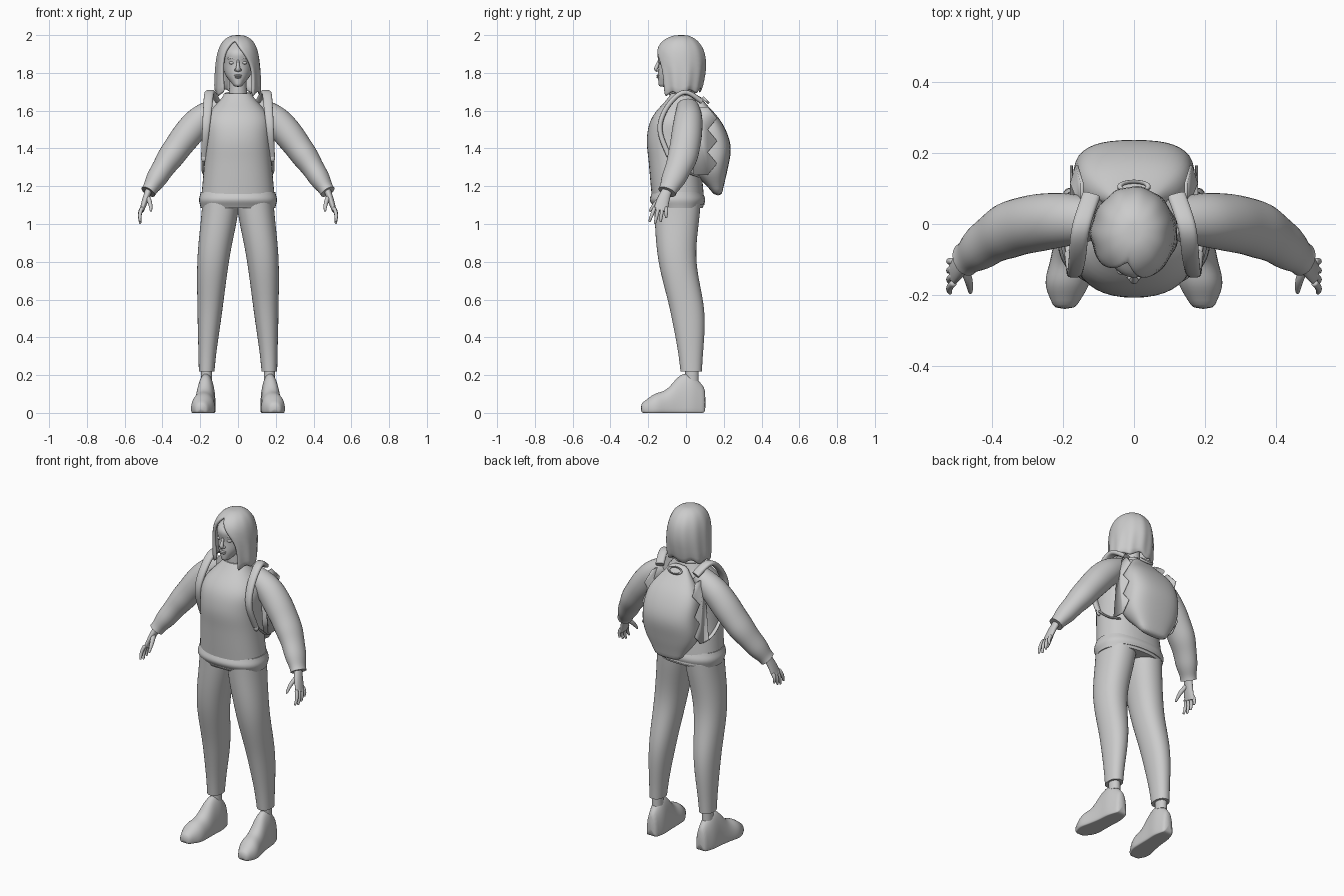
import bpy, bmesh
from math import sin, cos, pi, radians, copysign
from mathutils import Vector

cube = bpy.data.objects.get("Cube")
if cube:
    bpy.data.objects.remove(cube)

GREY = (0.6, 0.6, 0.6, 1)
clay = bpy.data.materials.new("clay_grey")
clay.use_nodes = True
clay.diffuse_color = GREY
clay.node_tree.nodes["Principled BSDF"].inputs["Base Color"].default_value = GREY

X, Y, Z = Vector((1, 0, 0)), Vector((0, 1, 0)), Vector((0, 0, 1))


def along(values, t):
    """Smooth curve through evenly spaced values, with t from start to end."""
    last = len(values) - 1
    if last == 0:
        return values[0]
    i = min(int(t * last), last - 1)
    s = t * last - i
    before, a, b, after = (values[max(0, min(last, i + k))] for k in (-1, 0, 1, 2))
    bend = 2 * before - 5 * a + 4 * b - after
    twist = 3 * (a - b) + after - before
    return a + s * (b - before + s * (bend + s * twist)) / 2


def finish(name, bm, mirror=False, subdiv=1, thickness=0):
    bmesh.ops.recalc_face_normals(bm, faces=bm.faces)
    for face in bm.faces:
        face.smooth = True
    mesh = bpy.data.meshes.new(name)
    bm.to_mesh(mesh)
    bm.free()
    mesh.materials.append(clay)
    part = bpy.data.objects.new(name, mesh)
    bpy.context.collection.objects.link(part)
    if mirror:
        part.modifiers.new("Mirror", "MIRROR").use_mirror_merge = False
    if thickness:
        shell = part.modifiers.new("Solidify", "SOLIDIFY")
        shell.thickness, shell.offset = thickness, -1
    if subdiv:
        smooth = part.modifiers.new("Subdivision", "SUBSURF")
        smooth.levels = smooth.render_levels = subdiv
    return part


def skin(name, rings, crisp=True, **options):
    """Bridge rings of points; crisp keeps the end rims sharp."""
    bm = bmesh.new()
    rows = [[bm.verts.new(point) for point in ring] for ring in rings]
    for low, high in zip(rows, rows[1:]):
        for j in range(len(low)):
            bm.faces.new((low[j - 1], low[j], high[j], high[j - 1]))
    crease = bm.edges.layers.float.new("crease_edge")
    for row in (rows[0], rows[-1]):
        for edge in bm.faces.new(row).edges:
            edge[crease] = float(crisp)
            edge.smooth = not crisp
    return finish(name, bm, **options)


def oval(centre, u, v, a, b, sides=20, power=2):
    def bow(value):
        return copysign(abs(value) ** (2 / power), value)
    angles = [2 * pi * j / sides for j in range(sides)]
    return [centre + u * a * bow(cos(t)) + v * b * bow(sin(t)) for t in angles]


def stack(name, base, top, width, front, back, shift=(0,), steps=14, power=2, **options):
    """Level ovals from base to top, sized by smooth profiles."""
    rings = []
    for i in range(steps + 1):
        t = i / steps
        f, b = along(front, t), along(back, t)
        centre = Vector((along(shift, t), (f + b) / 2, base + (top - base) * t))
        rings.append(oval(centre, X, Y, along(width, t), (b - f) / 2, power=power))
    return skin(name, rings, **options)


def limb(name, xs, ys, zs, wide, thick, ref=Y, steps=6, sides=10, power=2, ripple=0, **options):
    """Ovals square to a smooth path; wide is measured along ref."""
    def spot(t):
        return Vector([along(axis, t) for axis in (xs, ys, zs)])
    rings = []
    for i in range(steps + 1):
        t = i / steps
        tangent = spot(min(1, t + .01)) - spot(max(0, t - .01))
        v = tangent.cross(ref).normalized()
        u = v.cross(tangent).normalized()
        fold = ripple * t ** 3 * sin(i * pi / 2)
        rings.append(oval(spot(t), u, v, along(wide, t) + fold, along(thick, t) + fold, sides, power))
    return skin(name, rings, **options)


def blob(name, place, size, mirror=False):
    bm = bmesh.new()
    bmesh.ops.create_uvsphere(bm, u_segments=16, v_segments=10, radius=1)
    bmesh.ops.scale(bm, vec=size, verts=bm.verts)
    bmesh.ops.translate(bm, vec=place, verts=bm.verts)
    finish(name, bm, mirror, subdiv=0)


def ring(name, place, radius, tube, squash, tilt):
    bpy.ops.mesh.primitive_torus_add(location=place, rotation=(radians(tilt), 0, 0),
                                     major_radius=radius, minor_radius=tube)
    part = bpy.context.object
    part.name = name
    part.scale.y = squash
    part.data.materials.append(clay)
    bpy.ops.object.shade_smooth()


# Sweater with a gathered hem band and collar
stack("sweater", 1.1, 1.69, (.2, .19, .18, .175, .17, .07),
      (-.18, -.19, -.2, -.21, -.18, -.08), (.1, .09, .08, .08, .08, .04), power=2.3)
stack("hem_band", 1.085, 1.17, (.2, .21, .2), (-.17, -.195, -.18), (.09, .105, .09),
      steps=6, power=2.3)
ring("collar", (0, -.02, 1.68), .066, .012, .9, 10)

# Puffed sleeves, folding towards the cuffs
limb("sleeve", (.1, .22, .36, .475), (.01, .01, -.02, -.1), (1.62, 1.53, 1.35, 1.17),
     (.06, .08, .08, .05), (.055, .08, .07, .042), steps=20, sides=16, ripple=.005, mirror=True)

# Hands: palm, four fingers and a thumb
limb("palm", (.465, .49, .51), (-.09, -.12, -.135), (1.2, 1.13, 1.07),
     (.025, .035, .04), (.02, .018, .013), mirror=True)
for i, finger in enumerate(("index", "middle", "ring", "little")):
    y = -.165 + .02 * i
    lean = .03 - .01 * i
    tip = (1.01, 1, 1.01, 1.03)[i]
    limb(finger + "_finger", (.506, .52, .517), (y, y - lean), (1.09, tip),
         (.01, .01, .006), (.011, .01, .006), mirror=True, crisp=False)
limb("thumb", (.48, .465, .46), (-.12, -.16, -.195), (1.145, 1.11, 1.065),
     (.016, .013, .006), (.014, .012, .006), mirror=True, crisp=False)

# Trousers and bare ankles
stack("trouser_leg", .22, 1.12, (.042, .065, .086, .1), (-.03, -.08, -.15, -.17),
      (.085, .1, .055, .08), shift=(.166, .15, .13, .09), power=2.2, mirror=True)
stack("ankle", .17, .25, (.03,), (-.005,), (.068,), shift=(.167,), steps=1, mirror=True)

# Shoes: arches from heel to toe, flattened on the ground
sections = []
for i in range(15):
    t = i / 14
    height = along((.13, .205, .2, .125, .1, .05), t)
    centre = Vector((along((.165, .175, .195), t), .105 - .345 * t, .02))
    section = oval(centre, X, Z, along((.03, .05, .052, .058, .063, .03), t), height - .02, power=2.2)
    for point in section:
        point.z = max(0, point.z)
    sections.append(section)
skin("shoe", sections, crisp=False, mirror=True)

# Neck, head and face
stack("neck", 1.64, 1.8, (.052, .042), (-.075,), (.03,), steps=4)
stack("head", 1.725, 1.975, (.02, .068, .08, .08, .04), (-.145, -.15, -.146, -.15, -.08),
      (-.08, .05, .07, .075, .03), crisp=False)
limb("nose", (0,), (-.142, -.15, -.16, -.15), (1.87, 1.845, 1.82, 1.81),
     (.007, .008, .014, .01), (.006, .009, .012, .008), ref=X, crisp=False)
blob("nostril", (.011, -.15, 1.815), (.008, .009, .007), True)
blob("upper_lip", (0, -.147, 1.786), (.023, .01, .005))
blob("lower_lip", (0, -.147, 1.777), (.019, .01, .006))
blob("eye", (.033, -.131, 1.853), (.016, .012, .008), True)
limb("brow", (.014, .035, .055), (-.143, -.136, -.118), (1.872, 1.88, 1.873),
     (.005,), (.004,), ref=Z, mirror=True, crisp=False)

# Bob haircut: an open wavy shell, parted to one side of the face
bm = bmesh.new()
grid, rows, columns = [], 9, 40
for i in range(rows):
    t = i / (rows - 1)
    width = along((.02, .07, .105, .12, .125), t)
    front = along((-.05, -.11, -.16, -.16, -.14), t)
    back = along((0, .05, .095, .108, .085), t)
    start = along((-10, -15, -40, -45, -38), t)
    end = max(start, along((-10, -15, 10, 40, 38), t))
    row = []
    for j in range(columns + 1):
        turn = radians(end + (360 + start - end) * j / columns)
        wave = 1 + .03 * t * sin(11 * turn)
        strand = .012 * t ** 8 * (sin(7 * turn) - cos(turn))
        row.append(bm.verts.new((width * wave * sin(turn),
                                 (front + back - (back - front) * wave * cos(turn)) / 2,
                                 2 - .31 * t * t + strand)))
    grid.append(row)
for upper, lower in zip(grid, grid[1:]):
    for j in range(columns):
        bm.faces.new((upper[j], upper[j + 1], lower[j + 1], lower[j]))
bm.faces.new(grid[0][:-1])
bmesh.ops.remove_doubles(bm, verts=bm.verts, dist=.0004)
finish("hair", bm, thickness=.018)

# Backpack with a grab handle
stack("backpack", 1.15, 1.68, (.08, .165, .17, .15, .05), (.15, .04, .04, .04, .05),
      (.19, .22, .238, .185, .075), power=2.7, crisp=False)
ring("grab_handle", (0, .105, 1.655), .04, .007, .5, -45)

# Zigzag side panels of the pack
bm = bmesh.new()
levels = [1.62 - .06 * i for i in range(7)]
outline = [(.115 + .05 * (i % 2), z) for i, z in enumerate(levels)]
outline += [(.04, levels[-1]), (.04, levels[0])]
bm.faces.new([bm.verts.new((.172 - max(0, z - 1.5) / 4, y, z)) for y, z in outline])
finish("side_panel", bm, mirror=True, subdiv=0, thickness=.008)

# Shoulder straps, webbing and buckles
limb("shoulder_strap", (.12, .15, .16, .17, .18), (.08, -.01, -.1, -.14, -.09),
     (1.65, 1.7, 1.62, 1.5, 1.36), (.027, .025, .016), (.014,), ref=X, steps=14, power=3, mirror=True)
limb("strap_webbing", (.18, .183, .16), (-.1, 0, .07), (1.37, 1.28, 1.25),
     (.012,), (.006,), ref=X, mirror=True)
blob("strap_buckle", (.18, -.085, 1.35), (.017, .012, .022), True)
